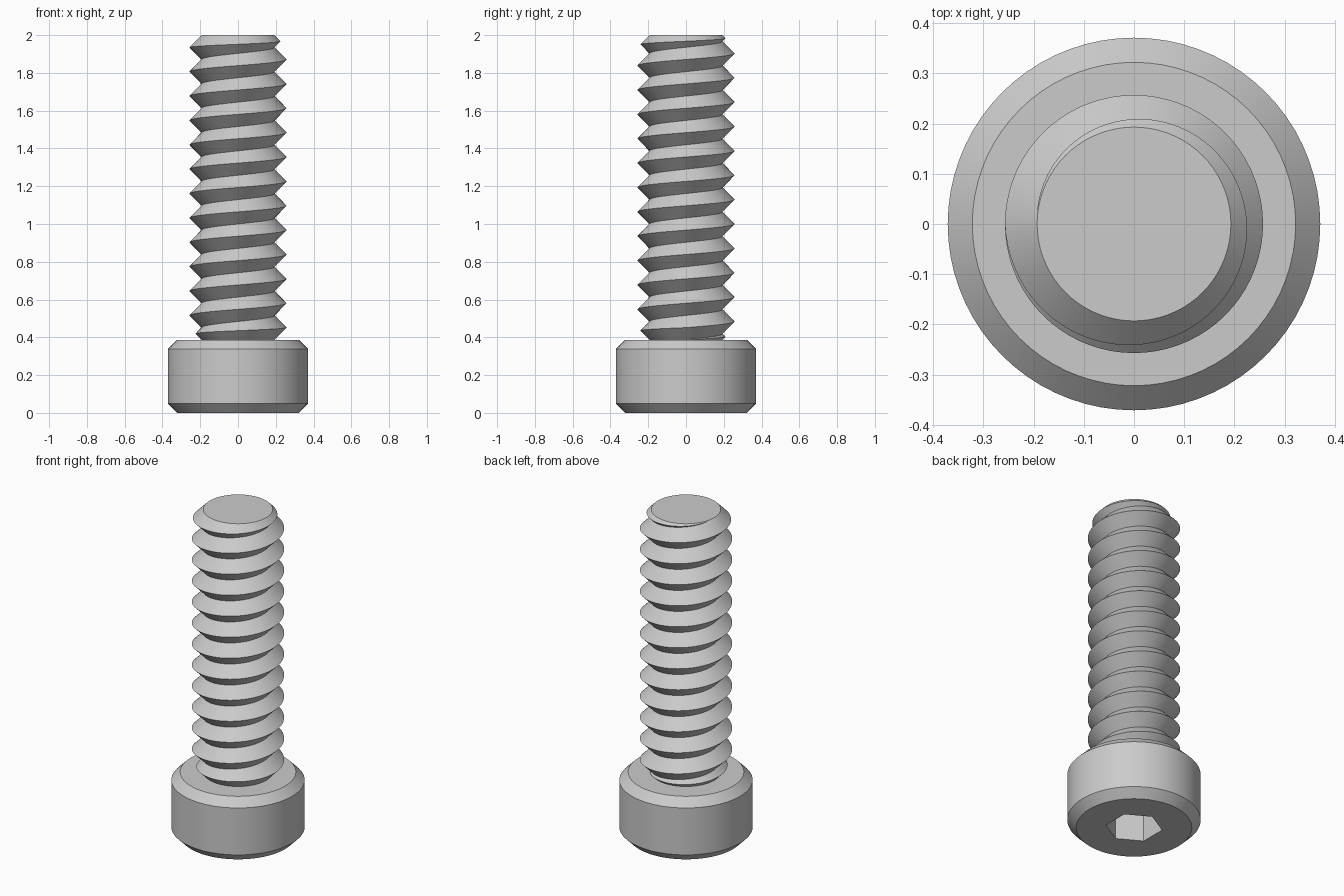
import bpy
import bmesh
from math import cos, sin, pi, radians

cube = bpy.data.objects.get("Cube")
if cube:
    bpy.data.objects.remove(cube, do_unlink=True)

SEGMENTS = 72
HEAD_TOP, TIP = 0.387, 2.0
ROOT, CREST = 0.193, 0.257
FULL_TURNS = 12.5
PITCH = (TIP - HEAD_TOP) / FULL_TURNS

steel = bpy.data.materials.new("grey_steel")
steel.use_nodes = True
colour = (0.6, 0.6, 0.6, 1)
steel.diffuse_color = colour
steel.node_tree.nodes["Principled BSDF"].inputs["Base Color"].default_value = colour


def finish(bm, name):
    """Turn the bmesh into a smooth object with sharp creases."""
    bmesh.ops.remove_doubles(bm, verts=bm.verts, dist=0.0001)
    mesh = bpy.data.meshes.new(name)
    bm.to_mesh(mesh)
    bm.free()
    mesh.materials.append(steel)
    obj = bpy.data.objects.new(name, mesh)
    bpy.context.collection.objects.link(obj)
    bpy.ops.object.select_all(action='DESELECT')
    obj.select_set(True)
    bpy.context.view_layer.objects.active = obj
    bpy.ops.object.shade_smooth_by_angle(angle=radians(30))
    return obj


def polar(bm, radius, angle, z):
    return bm.verts.new((radius * cos(angle), radius * sin(angle), z))


def hexagon(angle, apothem=0.137):
    """Radius of a hexagon with corners on the y axis."""
    return apothem / cos((angle + pi / 6) % (pi / 3) - pi / 6)


# Head: chamfered cylinder turned from a profile, ending in a hex socket
bm = bmesh.new()
profile = [(ROOT, HEAD_TOP), (0.322, HEAD_TOP), (0.371, 0.338),
           (0.371, 0.05), (0.322, 0), (None, 0), (None, 0.2)]
angles = [2 * pi * i / SEGMENTS for i in range(SEGMENTS)]
rings = [[polar(bm, r or hexagon(a), a, z) for a in angles] for r, z in profile]
for upper, lower in zip(rings, rings[1:]):
    for i in range(SEGMENTS):
        j = (i + 1) % SEGMENTS
        bm.faces.new((upper[i], lower[i], lower[j], upper[j]))
bm.faces.new(rings[-1][::-1])
finish(bm, "socket_head")

# Threaded shank: V ridge wound up a helix, running out over one turn at each end
bm = bmesh.new()


def root_height(turn):
    return min(max(HEAD_TOP + PITCH * turn, HEAD_TOP), TIP)


sections = []
for i in range(int((FULL_TURNS + 1) * SEGMENTS) + 1):
    turn = i / SEGMENTS
    low, high = root_height(turn - 1), root_height(turn)
    crest = ROOT + (CREST - ROOT) * (high - low) / PITCH
    angle = 2 * pi * turn
    sections.append([polar(bm, ROOT, angle, low),
                     polar(bm, crest, angle, (low + high) / 2),
                     polar(bm, ROOT, angle, high)])
for a, b in zip(sections, sections[1:]):
    for k in range(2):
        bm.faces.new((a[k], b[k], b[k + 1], a[k + 1]))

# Flat tip
first = int(FULL_TURNS * SEGMENTS)
bm.faces.new([s[2] for s in sections[first:first + SEGMENTS]])
finish(bm, "threaded_shank")
